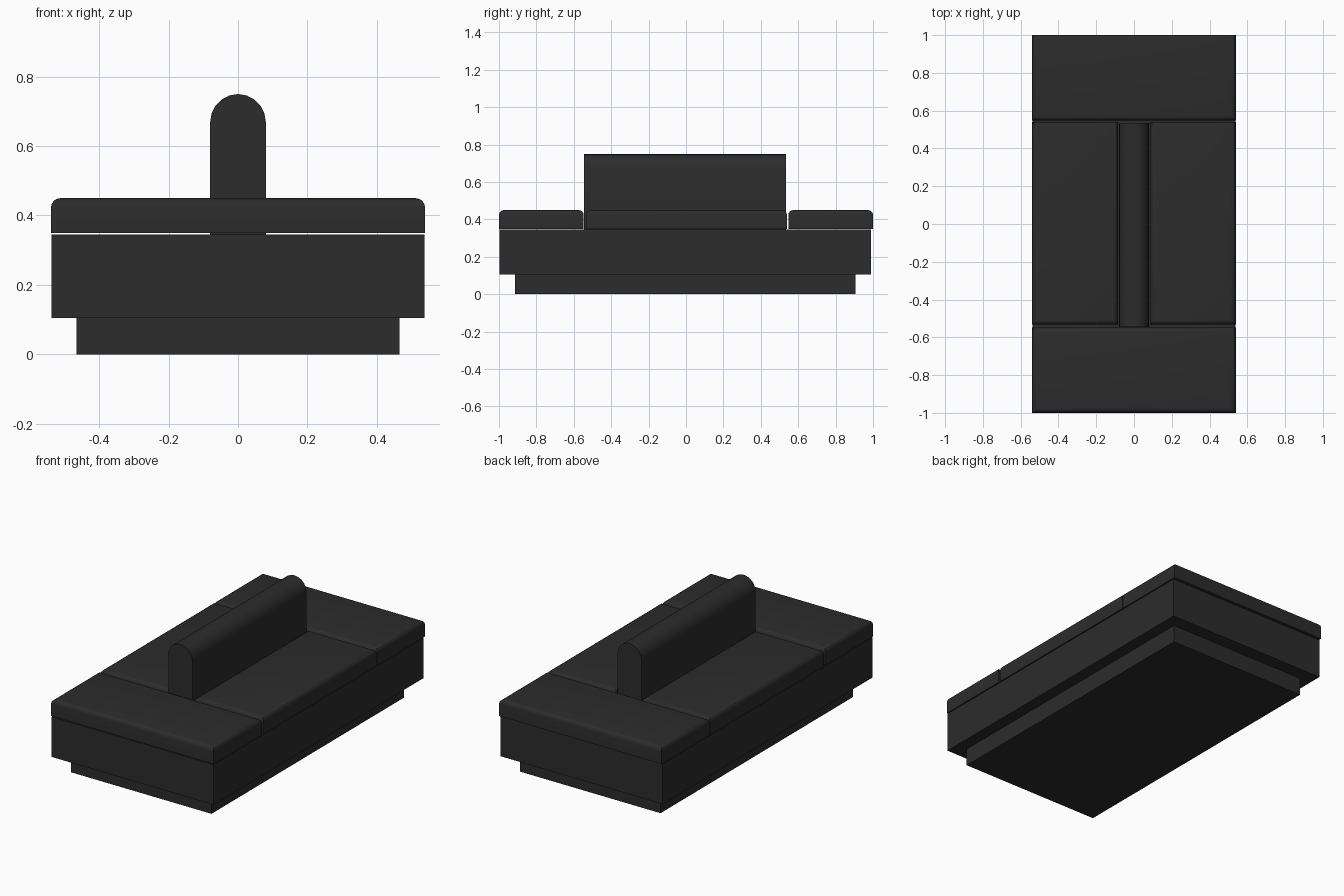
import bpy, bmesh, math

if "Cube" in bpy.data.objects:
    bpy.data.objects.remove(bpy.data.objects["Cube"])

mat = bpy.data.materials.new("dark_upholstery")
mat.diffuse_color = (0.025, 0.025, 0.025, 1)
mat.use_nodes = True
mat.node_tree.nodes["Principled BSDF"].inputs["Base Color"].default_value = mat.diffuse_color


def finish(name, bm, smooth=False):
    bmesh.ops.recalc_face_normals(bm, faces=bm.faces)
    mesh = bpy.data.meshes.new(name)
    bm.to_mesh(mesh)
    bm.free()
    mesh.materials.append(mat)
    obj = bpy.data.objects.new(name, mesh)
    bpy.context.collection.objects.link(obj)
    if smooth:
        bpy.ops.object.select_all(action='DESELECT')
        obj.select_set(True)
        bpy.context.view_layer.objects.active = obj
        bpy.ops.object.shade_smooth_by_angle(angle=math.radians(35))
    return obj


def box(name, lo, hi, round_top=0):
    bm = bmesh.new()
    bmesh.ops.create_cube(bm, size=1)
    for v in bm.verts:
        v.co = [lo[i] + (v.co[i] + 0.5) * (hi[i] - lo[i]) for i in range(3)]
    if round_top:
        top = [e for e in bm.edges if all(v.co.z > hi[2] - 1e-5 for v in e.verts)]
        bmesh.ops.bevel(bm, geom=top, offset=round_top, segments=4,
                        profile=0.5, affect='EDGES')
    return finish(name, bm, round_top > 0)


# Recessed plinth and main base
box("plinth", (-0.465, -0.915, 0), (0.465, 0.905, 0.105))
box("base", (-0.537, -0.998, 0.105), (0.537, 0.988, 0.345))

# Full-width end cushions
box("front_cushion", (-0.539, -1.0, 0.35), (0.539, -0.547, 0.45), 0.027)
box("back_cushion", (-0.539, 0.547, 0.35), (0.539, 1.0, 0.45), 0.027)

# Side cushions either side of the backrest
for name, x0, x1 in (("left_cushion", -0.539, -0.085), ("right_cushion", 0.085, 0.539)):
    box(name, (x0, -0.533, 0.35), (x1, 0.54, 0.45), 0.027)

# Round-topped central backrest: arch profile extruded along y
R, SEG = 0.08, 10
profile = [(-R, 0.345), (R, 0.345)]
profile += [(R * math.cos(math.pi * i / SEG), 0.67 + R * math.sin(math.pi * i / SEG))
            for i in range(SEG + 1)]
bm = bmesh.new()
face = bm.faces.new([bm.verts.new((x, -0.545, z)) for x, z in profile])
ext = bmesh.ops.extrude_face_region(bm, geom=[face], use_keep_orig=True)
moved = [g for g in ext["geom"] if isinstance(g, bmesh.types.BMVert)]
bmesh.ops.translate(bm, verts=moved, vec=(0, 1.08, 0))
finish("backrest", bm, True)
